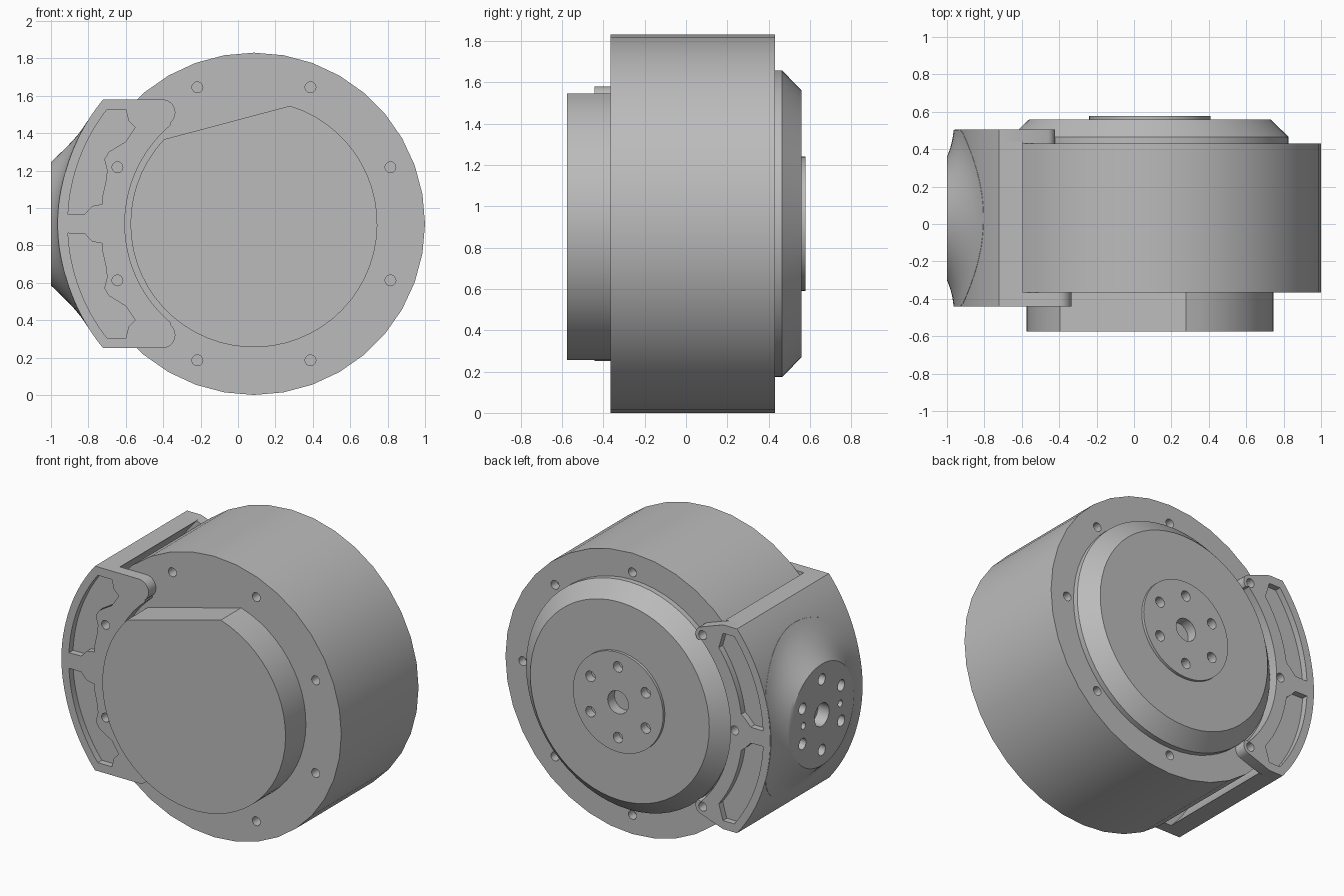
import bpy, bmesh, math
from mathutils import Matrix, Vector

if "Cube" in bpy.data.objects:
    bpy.data.objects.remove(bpy.data.objects["Cube"])

CX, CZ = 0.085, 0.915          # motor axis (runs along y)
PY, PAD_R = 0.03, 0.33         # side pad centre and radius
R_OUT, R_IN = 1.045, 0.95      # bracket wall radii

grey = bpy.data.materials.new("grey metal")
grey.diffuse_color = (0.5, 0.5, 0.5, 1)
grey.use_nodes = True
grey.node_tree.nodes["Principled BSDF"].inputs["Base Color"].default_value = grey.diffuse_color


def finish(name, bm, hidden=False):
    bmesh.ops.recalc_face_normals(bm, faces=bm.faces)
    me = bpy.data.meshes.new(name)
    bm.to_mesh(me)
    bm.free()
    me.materials.append(grey)
    ob = bpy.data.objects.new(name, me)
    bpy.context.collection.objects.link(ob)
    ob.hide_render = hidden
    return ob


def arc(r, a0, a1, n, cx=CX, cz=CZ):
    """Points on an arc in the x-z plane, degrees."""
    return [(cx + r * math.cos(math.radians(a0 + (a1 - a0) * i / n)),
             cz + r * math.sin(math.radians(a0 + (a1 - a0) * i / n))) for i in range(n + 1)]


def mirrored(pts):
    return [(x, 2 * CZ - z) for x, z in reversed(pts)]


def add_prism(bm, pts, y0, y1):
    """Extrude an x-z outline along y."""
    a = [bm.verts.new((x, y0, z)) for x, z in pts]
    b = [bm.verts.new((x, y1, z)) for x, z in pts]
    bm.faces.new(a)
    bm.faces.new(b[::-1])
    for i in range(len(a)):
        j = (i + 1) % len(a)
        bm.faces.new((a[i], b[i], b[j], a[j]))


def prism(name, pts, y0, y1):
    bm = bmesh.new()
    add_prism(bm, pts, y0, y1)
    return finish(name, bm)


def lathe(name, profile, n):
    """Closed solid around the motor axis from (y, radius) points."""
    bm = bmesh.new()
    rings = [[bm.verts.new((x, y, z)) for x, z in arc(r, 0, 360, n)[:-1]] for y, r in profile]
    for a, b in zip(rings, rings[1:]):
        for i in range(n):
            bm.faces.new((a[i], a[(i + 1) % n], b[(i + 1) % n], b[i]))
    bm.faces.new(rings[0])
    bm.faces.new(rings[-1])
    return finish(name, bm)


def hole_ring(bm, count, start, ring_r, r, y0, y1):
    for i in range(count):
        a = math.radians(start + 360 * i / count)
        add_prism(bm, arc(r, 0, 360, 16, CX + ring_r * math.cos(a), CZ + ring_r * math.sin(a))[:-1], y0, y1)


def cut(ob, cutter):
    mod = ob.modifiers.new("cut", 'BOOLEAN')
    mod.object, mod.solver = cutter, 'EXACT'
    dg = bpy.context.evaluated_depsgraph_get()
    me = bpy.data.meshes.new_from_object(ob.evaluated_get(dg))
    ob.modifiers.clear()
    ob.data = me


# Motor: housing drum, chamfered rear lid and output disc
housing = lathe("housing", [(-0.365, 0.915), (0.43, 0.915)], 36)
lid = lathe("rear_lid", [(0.42, 0.742), (0.465, 0.742), (0.56, 0.645)], 60)
disc = lathe("output_disc", [(0.55, 0.325), (0.578, 0.325)], 48)

# Front boss with a slanted flat
a0 = math.degrees(math.atan2(1.37 - CZ, -0.40 - CX))
a1 = math.degrees(math.atan2(1.55 - CZ, 0.28 - CX)) + 360
prism("front_boss", arc(0.66, a0, a1, 48), -0.575, -0.355)

# Bracket wall: curved band with flat ends
top = 0.665
o = math.degrees(math.asin(top / R_OUT))
i_ = math.degrees(math.asin(top / R_IN))
wall = prism("bracket_wall", arc(R_OUT, 180 - o, 180 + o, 48) + arc(R_IN, 180 + i_, 180 - i_, 40),
             -0.38, 0.44)

# Bracket end plates
half = (arc(R_OUT, 180, 180 - o, 24) + arc(0.07, 90, -50, 12, -0.405, 1.51)
        + arc(0.69, 130, 180, 24))
outline = half + mirrored(half)[1:-1]
front_plate = prism("bracket_front_plate", outline, -0.442, -0.366)
half = (arc(R_OUT, 180, 180 - o, 24) + [(-0.62, CZ + top)] + arc(0.052, 80, -45, 12, -0.474, 1.474)
        + arc(0.76, 136, 180, 24))
outline = half + mirrored(half)[1:-1]
back_plate = prism("bracket_back_plate", outline, 0.431, 0.505)


# Side pad: flat disc blending out into the bracket wall
def pad_x(r, z):
    base = CX - math.sqrt(R_OUT ** 2 - (z - CZ) ** 2) - 0.0015
    t = min(1, max(0, (r - PAD_R) / 0.22))
    return base + (-1 - base) * (1 - t) ** 2.5


bm = bmesh.new()
n, steps = 64, 12
rings = [[] for _ in range(steps + 2)]
for k in range(n):
    a = 2 * math.pi * k / n
    c, s = math.cos(a), math.sin(a)
    room = (0.503 - PY) / c if c > 1e-6 else (-0.44 - PY) / c if c < -1e-6 else 9
    rmax = min(0.55, room)
    for i in range(steps + 1):
        r = PAD_R + (rmax - PAD_R) * i / steps
        z = CZ + r * s
        rings[i].append(bm.verts.new((pad_x(r, z), PY + r * c, z)))
    rings[-1].append(bm.verts.new((pad_x(r, z) + 0.04, PY + r * c, z)))
for a, b in zip(rings, rings[1:]):
    for k in range(n):
        bm.faces.new((a[k], a[(k + 1) % n], b[(k + 1) % n], b[k]))
bm.faces.new(rings[0])
hub = bm.verts.new((-0.9, PY, CZ))
for k in range(n):
    bm.faces.new((rings[-1][k], rings[-1][(k + 1) % n], hub))
pad = finish("side_pad", bm)

# Holes in the side pad
bm = bmesh.new()
spots = [(0, 0, 0.075), (0.19, 0, 0.022), (-0.19, 0, 0.022)]
spots += [(0.23 * math.cos(math.radians(30 + 60 * i)), 0.23 * math.sin(math.radians(30 + 60 * i)), 0.036)
          for i in range(6)]
for y, z, r in spots:
    m = Matrix.Translation((-0.98, PY + y, CZ + z)) @ Matrix.Rotation(math.pi / 2, 4, 'Y')
    bmesh.ops.create_cone(bm, cap_ends=True, segments=20, radius1=r, radius2=r, depth=0.12, matrix=m)
pad_cutter = finish("pad_hole_cutter", bm, True)
cut(pad, pad_cutter)
cut(wall, pad_cutter)

# Flange holes and pockets, front side
bm = bmesh.new()
hole_ring(bm, 8, 22.5, 0.79, 0.029, -0.5, -0.30)
flange_front = finish("front_hole_cutter", bm, True)
pocket = arc(0.995, 177.1, 142.2, 16) + [
    (-0.60, 1.525), (-0.585, 1.465), (-0.55, 1.43), (-0.60, 1.355), (-0.69, 1.30), (-0.715, 1.26),
    (-0.70, 1.20), (-0.705, 1.15), (-0.725, 1.06), (-0.725, 1.02), (-0.78, 1.01), (-0.82, 0.967)]
bm = bmesh.new()
for p in (pocket, mirrored(pocket)):
    add_prism(bm, p, -0.5, -0.40)
front_pockets = finish("front_pocket_cutter", bm, True)

# Flange holes and pockets, rear side
bm = bmesh.new()
hole_ring(bm, 8, 0, 0.79, 0.029, 0.37, 0.6)
flange_back = finish("rear_hole_cutter", bm, True)
pocket = arc(0.995, 177.1, 142.2, 16) + [(-0.62, 1.525)] + arc(0.845, 143, 172, 12) + [
    (-0.78, 1.01), (-0.82, 0.967)]
bm = bmesh.new()
for p in (pocket, mirrored(pocket)):
    add_prism(bm, p, 0.465, 0.6)
back_pockets = finish("rear_pocket_cutter", bm, True)

for ob, cutters in ((housing, (flange_front, flange_back)),
                    (front_plate, (flange_front, front_pockets)),
                    (back_plate, (flange_back, back_pockets)),
                    (wall, (flange_front, flange_back))):
    for c in cutters:
        cut(ob, c)

# Output disc holes
bm = bmesh.new()
hole_ring(bm, 6, 30, 0.23, 0.034, 0.52, 0.65)
hole_ring(bm, 1, 0, 0, 0.075, 0.51, 0.65)
disc_cutter = finish("disc_hole_cutter", bm, True)
cut(disc, disc_cutter)
cut(lid, disc_cutter)

# Drop the cutters, smooth the curved sides
for ob in list(bpy.data.objects):
    if ob.hide_render:
        bpy.data.objects.remove(ob)
for ob in bpy.data.objects:
    ob.select_set(True)
    bpy.context.view_layer.objects.active = ob
bpy.ops.object.shade_smooth_by_angle(angle=math.radians(30))
